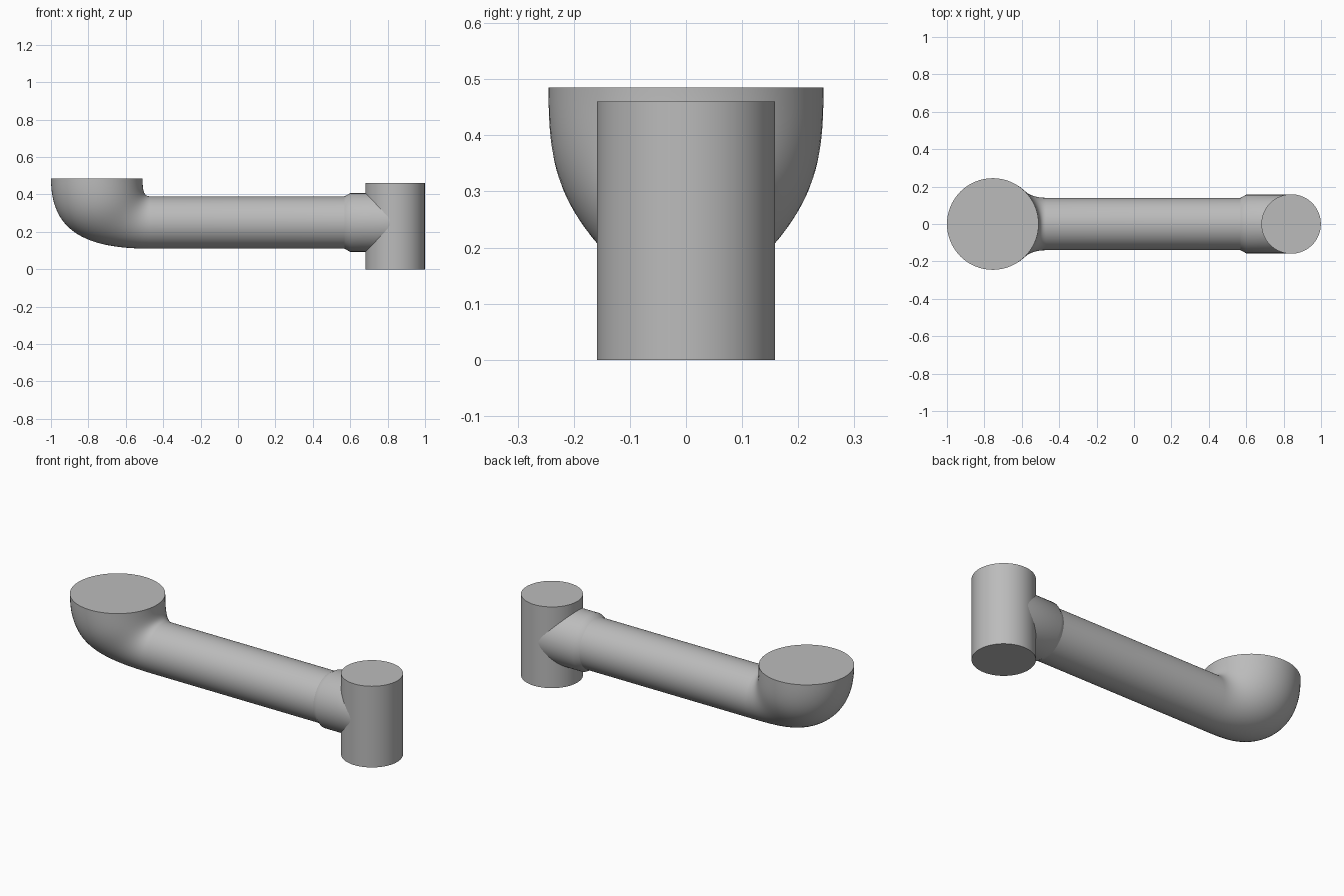
import bpy
import bmesh
from math import cos, sin, pi
from mathutils import Vector

SIDES = 64
PIPE_Z = 0.25
PIPE_R = 0.14

if "Cube" in bpy.data.objects:
    bpy.data.objects.remove(bpy.data.objects["Cube"])

grey = bpy.data.materials.new("plain grey")
grey.use_nodes = True
colour = (0.5, 0.5, 0.5, 1)
grey.diffuse_color = colour
grey.node_tree.nodes["Principled BSDF"].inputs["Base Color"].default_value = colour


def bezier(p, t):
    """Point on a cubic curve in the xz plane."""
    s = 1 - t
    weights = (s**3, 3 * s * s * t, 3 * s * t * t, t**3)
    return sum((Vector((x, 0, z)) * w for (x, z), w in zip(p, weights)), Vector())


def loft(name, sections):
    """Skin circles whose diameters join pairs of points in the xz plane."""
    bm = bmesh.new()
    rings = []
    for a, b in sections:
        centre, arm = (a + b) / 2, (b - a) / 2
        side = Vector((0, arm.length, 0))
        rings.append([bm.verts.new(centre + arm * cos(2 * pi * i / SIDES)
                                   + side * sin(2 * pi * i / SIDES))
                      for i in range(SIDES)])
    for r, s in zip(rings, rings[1:]):
        for i in range(SIDES):
            j = (i + 1) % SIDES
            bm.faces.new((r[i], r[j], s[j], s[i]))
    bm.faces.new(rings[0])
    bm.faces.new(rings[-1])
    bmesh.ops.recalc_face_normals(bm, faces=bm.faces)
    mesh = bpy.data.meshes.new(name)
    bm.to_mesh(mesh)
    bm.free()
    mesh.materials.append(grey)
    obj = bpy.data.objects.new(name, mesh)
    bpy.context.collection.objects.link(obj)
    bpy.ops.object.select_all(action='DESELECT')
    obj.select_set(True)
    bpy.context.view_layer.objects.active = obj
    bpy.ops.object.shade_smooth_by_angle(angle=0.6)
    return obj


def across(x, r):
    """Upright section of a pipe running along x."""
    return Vector((x, 0, PIPE_Z - r)), Vector((x, 0, PIPE_Z + r))


def level(z, x, r):
    """Flat section of an upright pipe."""
    return Vector((x - r, 0, z)), Vector((x + r, 0, z))


# Flared elbow narrowing into the straight pipe
outer = ((-1, 0.485), (-1, 0.22), (-0.84, 0.11), (-0.47, 0.11))
inner = ((-0.51, 0.485), (-0.51, 0.42), (-0.505, 0.39), (-0.47, 0.39))
steps = 28
elbow = [(bezier(outer, i / steps), bezier(inner, i / steps)) for i in range(steps + 1)]
loft("flared_elbow_and_pipe", elbow + [across(0.6, PIPE_R)])

# Chamfered collar running into the upright fitting
loft("collar", [across(0.57, PIPE_R), across(0.6, 0.157), across(0.84, 0.157)])

# Upright fitting
loft("upright_fitting", [level(0, 0.84, 0.159), level(0.46, 0.84, 0.159)])
